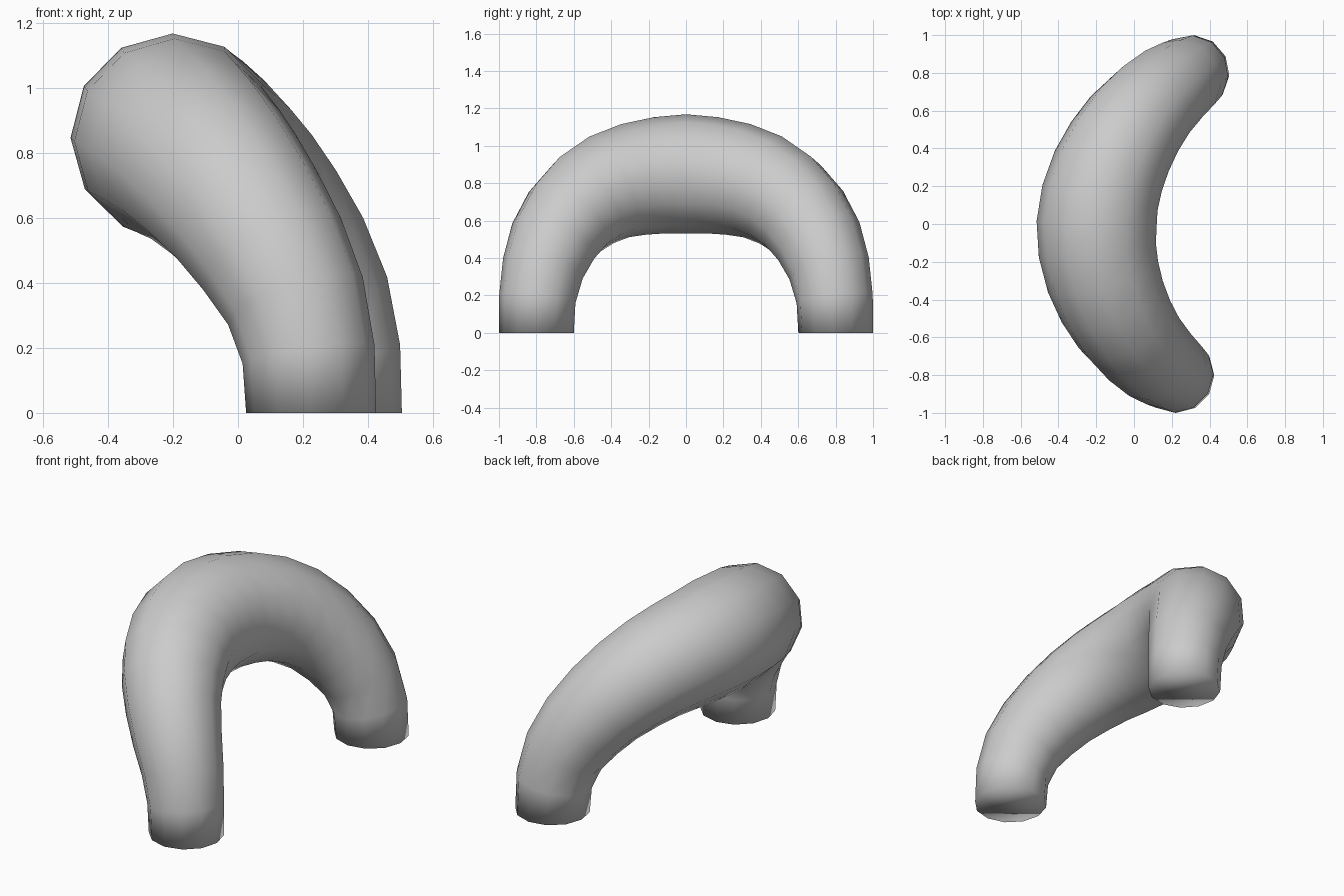
import bpy, bmesh, math
from mathutils import Vector

cube = bpy.data.objects.get("Cube")
if cube:
    bpy.data.objects.remove(cube, do_unlink=True)

grey = bpy.data.materials.new("plain grey")
grey.use_nodes = True
colour = (0.6, 0.6, 0.6, 1)
grey.diffuse_color = colour
grey.node_tree.nodes["Principled BSDF"].inputs["Base Color"].default_value = colour

# Half of the arch: y, z, x, radius from the back foot up to the crown
HALF = [
    (0.80, 0.00, 0.265, 0.200), (0.795, 0.18, 0.257, 0.205),
    (0.765, 0.345, 0.215, 0.22), (0.71, 0.49, 0.14, 0.24),
    (0.63, 0.615, 0.055, 0.257), (0.53, 0.71, -0.025, 0.275),
    (0.41, 0.78, -0.095, 0.29), (0.28, 0.82, -0.15, 0.303),
    (0.14, 0.842, -0.187, 0.312), (0.0, 0.85, -0.198, 0.318),
]
SIDES = 12
SKEW = 0.05  # the front foot sits slightly further to the right

# Mirror the half path to the front foot
path = HALF + [(-y, z, x, r) for y, z, x, r in reversed(HALF[:-1])]
points = [Vector((x + SKEW * y, y, z)) for y, z, x, r in path]
radii = [p[3] for p in path]
last = len(points) - 1

# Sweep a ring along the path, carrying its orientation without twist
bm = bmesh.new()
rings = []
tangent = Vector((0, 0, 1))
side = Vector((math.cos(math.radians(86)), math.sin(math.radians(86)), 0))
for i, centre in enumerate(points):
    if i == 0:
        new = Vector((0, 0, 1))
    elif i == last:
        new = Vector((0, 0, -1))
    else:
        new = ((points[i + 1] - centre).normalized()
               + (centre - points[i - 1]).normalized()).normalized()
    side.rotate(tangent.rotation_difference(new))
    tangent = new
    other = tangent.cross(side)
    ring = []
    for k in range(SIDES):
        a = math.tau * k / SIDES
        ring.append(bm.verts.new(
            centre + radii[i] * (math.cos(a) * side + math.sin(a) * other)))
    rings.append(ring)

# Tube walls and flat feet
for a, b in zip(rings, rings[1:]):
    for k in range(SIDES):
        n = (k + 1) % SIDES
        bm.faces.new((a[k], a[n], b[n], b[k]))
bm.faces.new(rings[0])
bm.faces.new(rings[-1])
bmesh.ops.recalc_face_normals(bm, faces=bm.faces)
for face in bm.faces:
    face.smooth = True

mesh = bpy.data.meshes.new("bent_tube")
bm.to_mesh(mesh)
bm.free()
mesh.materials.append(grey)
tube = bpy.data.objects.new("bent_tube", mesh)
bpy.context.collection.objects.link(tube)
